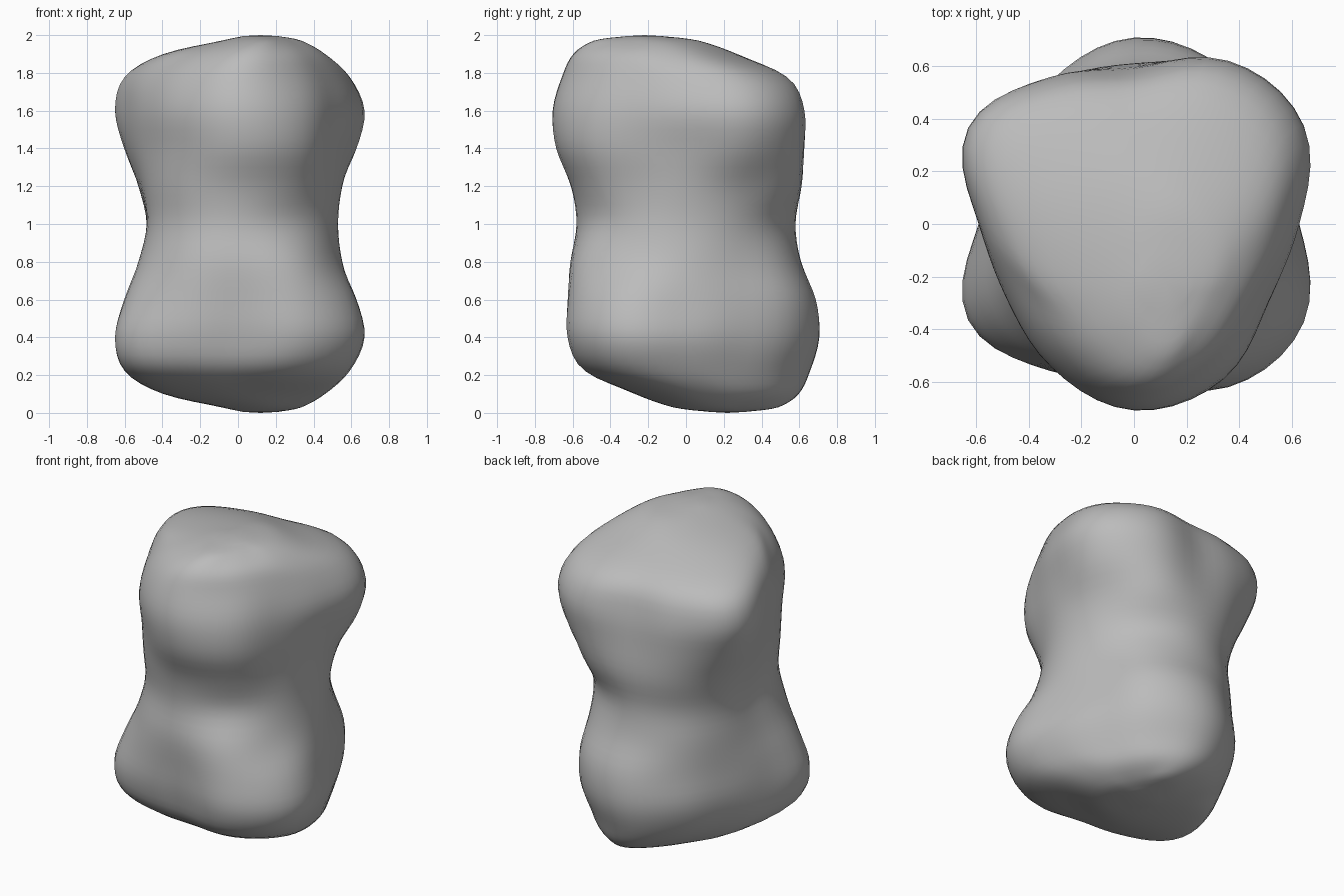
import bpy, bmesh, math
from mathutils import Vector

if "Cube" in bpy.data.objects:
    bpy.data.objects.remove(bpy.data.objects["Cube"])

# Upper-half sections: height, centre x, centre y, radii every 30 degrees
SECTIONS = [
    (1.00, 0, 0, (.53, .54, .56, .58, .57, .53, .48, .53, .57, .58, .56, .54)),
    (1.20, 0, 0, (.55, .59, .65, .61, .61, .58, .52, .54, .59, .61, .60, .545)),
    (1.40, 0, 0, (.59, .705, .70, .60, .635, .67, .57, .55, .61, .69, .675, .58)),
    (1.60, 0, 0, (.63, .75, .715, .58, .64, .735, .59, .56, .63, .71, .675, .59)),
    (1.78, 0, 0, (.57, .65, .61, .51, .56, .665, .56, .51, .57, .66, .61, .545)),
    (1.90, .05, -.15, (.40, .45, .43, .42, .45, .49, .43, .37, .39, .45, .41, .38)),
    (1.97, .12, -.20, (.21, .24, .26, .27, .25, .22, .21, .22, .25, .29, .22, .19)),
    (1.995, .12, -.22, (.09,) * 12),
]
STEPS_AROUND, STEPS_UP = 5, 4


def spline(a, b, c, d, t):
    """Smooth curve from b to c."""
    return b + (c - a) * (t / 2) + (a * 2 - b * 5 + c * 4 - d) * (t * t / 2) \
        + (b * 3 - a - c * 3 + d) * (t ** 3 / 2)


def ring(z, cx, cy, radii):
    pts = []
    for i in range(12):
        for s in range(STEPS_AROUND):
            r = spline(*(radii[(i + k) % 12] for k in (-1, 0, 1, 2)), s / STEPS_AROUND)
            a = math.radians(30 * (i + s / STEPS_AROUND))
            pts.append(Vector((cx + r * math.cos(a), cy + r * math.sin(a), z)))
    return pts


# The lower half is the upper half turned half way round the x axis
upper = [ring(*s) for s in SECTIONS]
n = len(upper[0])
lower = [[Vector((r[-i % n].x, -r[-i % n].y, 2 - r[-i % n].z)) for i in range(n)]
         for r in upper[:0:-1]]
keys = lower + upper

# Smooth loft through all sections
rings = []
for j in range(len(keys) - 1):
    a, b, c, d = (keys[min(max(j + k, 0), len(keys) - 1)] for k in (-1, 0, 1, 2))
    for s in range(STEPS_UP):
        rings.append([spline(*p, s / STEPS_UP) for p in zip(a, b, c, d)])
rings.append(keys[-1])

bm = bmesh.new()
loops = [[bm.verts.new(p) for p in r] for r in rings]
for lo, hi in zip(loops, loops[1:]):
    for i in range(n):
        k = (i + 1) % n
        bm.faces.new((lo[i], lo[k], hi[k], hi[i]))
# Rounded caps at both ends
for loop, tip in ((loops[0], (.12, .22, 0)), (loops[-1], (.12, -.22, 2))):
    centre = bm.verts.new(tip)
    for i in range(n):
        bm.faces.new((loop[i], loop[(i + 1) % n], centre))
# Soften leftover ridges between sections
for _ in range(2):
    bmesh.ops.smooth_vert(bm, verts=[v for v in bm.verts if .04 < v.co.z < 1.96],
                          factor=0.4, use_axis_x=True, use_axis_y=True, use_axis_z=True)
bmesh.ops.recalc_face_normals(bm, faces=bm.faces)
for f in bm.faces:
    f.smooth = True

mesh = bpy.data.meshes.new("lumpy_stone")
bm.to_mesh(mesh)
bm.free()
stone = bpy.data.objects.new("lumpy_stone", mesh)
bpy.context.collection.objects.link(stone)

grey = bpy.data.materials.new("stone grey")
grey.diffuse_color = (0.5, 0.5, 0.5, 1)
grey.use_nodes = True
grey.node_tree.nodes["Principled BSDF"].inputs["Base Color"].default_value = grey.diffuse_color
mesh.materials.append(grey)
